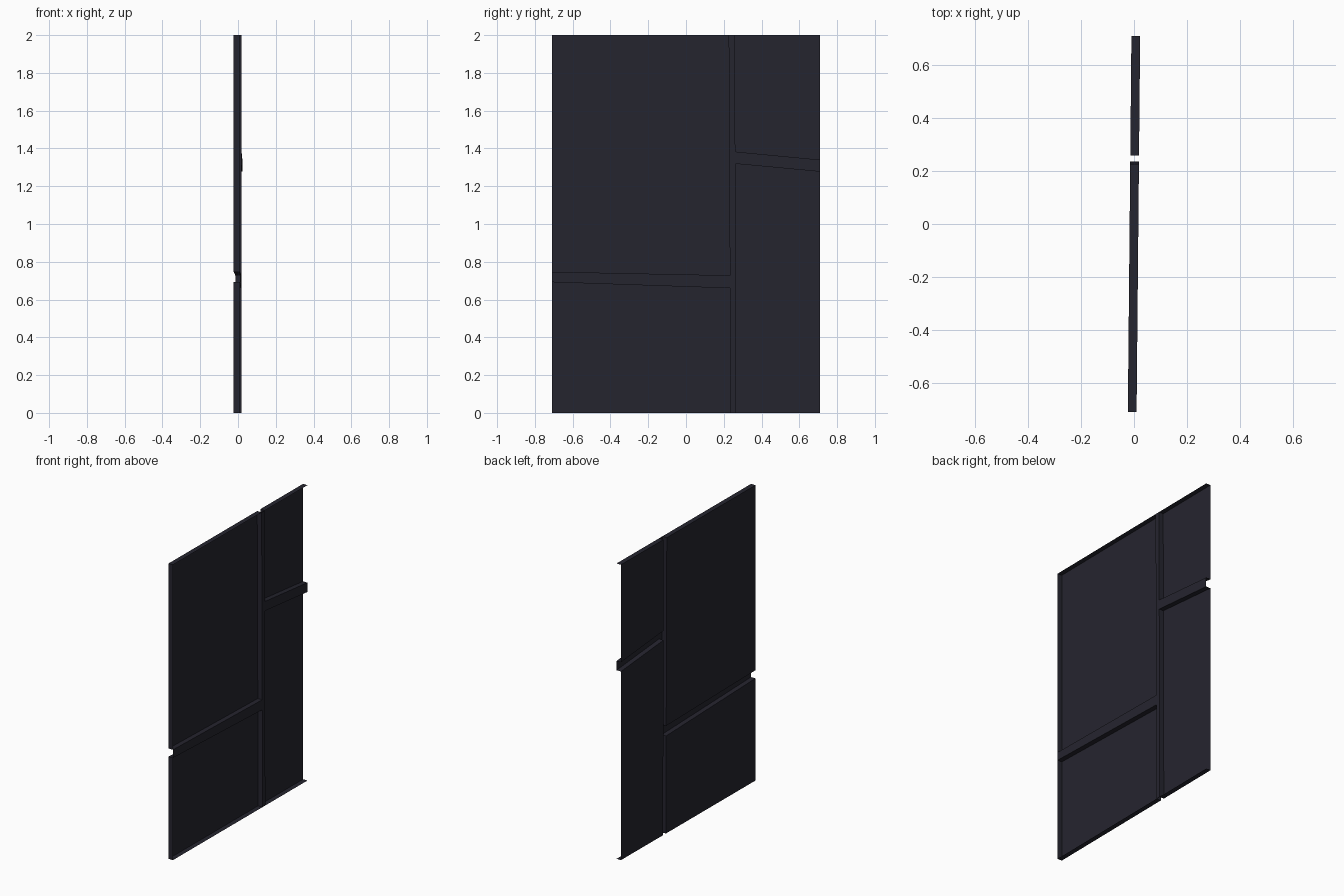
import bpy
import bmesh

if "Cube" in bpy.data.objects:
    bpy.data.objects.remove(bpy.data.objects["Cube"], do_unlink=True)

# Dark slate colour shared by the whole sheet
COLOUR = (0.0185, 0.018, 0.028, 1.0)
slate = bpy.data.materials.new("dark_slate")
slate.use_nodes = True
slate.diffuse_color = COLOUR
slate.node_tree.nodes["Principled BSDF"].inputs["Base Color"].default_value = COLOUR

HALF = 0.71      # half the panel width
HEIGHT = 2.0
DEPTH = 0.033    # depth of the embossing
LEAN = 0.0095    # slight turn about the vertical axis


def raised(y, z):
    """Point on the raised plane."""
    return (LEAN * y - DEPTH / 2, y, z)


def sunk(y, z):
    """Point on the groove plane."""
    return (LEAN * y + DEPTH / 2, y, z)


def make_object(name, faces):
    bm = bmesh.new()
    for face in faces:
        bm.faces.new([bm.verts.new(p) for p in face])
    bmesh.ops.remove_doubles(bm, verts=bm.verts, dist=0.0001)
    mesh = bpy.data.meshes.new(name)
    bm.to_mesh(mesh)
    bm.free()
    mesh.materials.append(slate)
    obj = bpy.data.objects.new(name, mesh)
    bpy.context.collection.objects.link(obj)


def plate(name, corners):
    """Raised plate with side walls; the +y outer edge stays open."""
    faces = [[raised(*c) for c in reversed(corners)]]
    for a, b in zip(corners, corners[1:] + corners[:1]):
        if a[0] == HALF and b[0] == HALF:
            continue
        faces.append([raised(*a), raised(*b), sunk(*b), sunk(*a)])
    make_object(name, faces)


def strip(name, corners):
    """Flat floor of a groove."""
    make_object(name, [[sunk(*c) for c in reversed(corners)]])


# Sides of the leaning vertical groove, at any height
def near(z):
    return 0.236 - 0.005 * z


def far(z):
    return 0.265 - 0.003 * z


# Corners where the sloping grooves meet the vertical one
low_a, low_b = (-HALF, 0.692), (near(0.66), 0.66)
low_c, low_d = (near(0.728), 0.728), (-HALF, 0.747)
high_a, high_b = (far(1.319), 1.319), (HALF, 1.277)
high_c, high_d = (HALF, 1.34), (far(1.383), 1.383)

# Four raised plates
plate("lower_wide_plate", [(-HALF, 0), (near(0), 0), low_b, low_a])
plate("upper_wide_plate", [low_d, low_c, (near(HEIGHT), HEIGHT), (-HALF, HEIGHT)])
plate("lower_narrow_plate", [(far(0), 0), (HALF, 0), high_b, high_a])
plate("upper_narrow_plate", [high_d, high_c, (HALF, HEIGHT), (far(HEIGHT), HEIGHT)])

# Groove floors
strip("wide_groove", [low_a, low_b, low_c, low_d])
strip("narrow_groove", [high_a, high_b, high_c, high_d])
strip("upright_groove", [(near(0), 0), (far(0), 0), (far(HEIGHT), HEIGHT), (near(HEIGHT), HEIGHT)])
